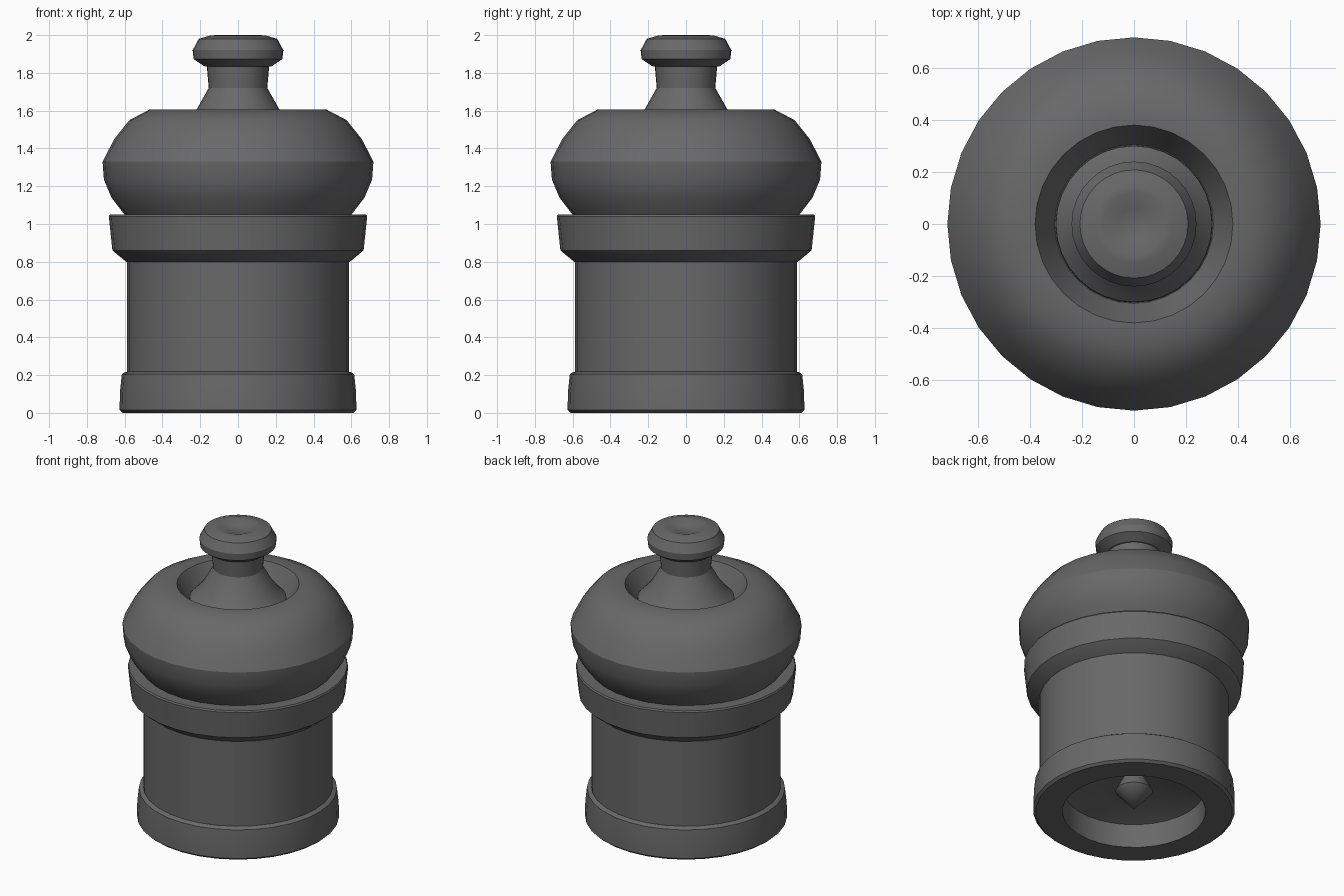
import bpy
import bmesh
from math import cos, sin, tau, radians

SIDES = 32

cube = bpy.data.objects.get("Cube")
if cube:
    bpy.data.objects.remove(cube, do_unlink=True)

# One dark grey finish for the whole mill
grey = bpy.data.materials.new("dark grey")
grey.use_nodes = True
colour = (0.14, 0.14, 0.14, 1)
grey.diffuse_color = colour
bsdf = next(n for n in grey.node_tree.nodes if n.type == "BSDF_PRINCIPLED")
bsdf.inputs["Base Color"].default_value = colour
bsdf.inputs["Roughness"].default_value = 0.6


def lathe(name, profile):
    """Turn (radius, height) points around z; outer walls run upwards."""
    bm = bmesh.new()
    rings = []
    for r, z in profile:
        if r == 0:
            rings.append([bm.verts.new((0, 0, z))] * SIDES)
        else:
            rings.append([bm.verts.new((r * cos(tau * i / SIDES), r * sin(tau * i / SIDES), z))
                          for i in range(SIDES)])
    for low, high in zip(rings, rings[1:]):
        for i in range(SIDES):
            j = (i + 1) % SIDES
            corners = dict.fromkeys((low[i], low[j], high[j], high[i]))
            bm.faces.new(list(corners))
    mesh = bpy.data.meshes.new(name)
    bm.to_mesh(mesh)
    bm.free()
    mesh.materials.append(grey)
    obj = bpy.data.objects.new(name, mesh)
    bpy.context.collection.objects.link(obj)
    bpy.ops.object.select_all(action="DESELECT")
    obj.select_set(True)
    bpy.context.view_layer.objects.active = obj
    bpy.ops.object.shade_smooth_by_angle(angle=radians(30))
    return obj


# Hollow foot: cavity roof, cavity wall, underside, outer band
lathe("foot", [(0, 0.31), (0.44, 0.16), (0.445, 0), (0.61, 0), (0.627, 0.015),
               (0.625, 0.11), (0.615, 0.205), (0.6, 0.215), (0.58, 0.22)])

# Straight barrel
lathe("barrel", [(0.588, 0.21), (0.588, 0.81)])

# Flared collar with a flat top
lathe("collar", [(0.58, 0.795), (0.592, 0.8), (0.665, 0.86), (0.684, 1.04),
                 (0.678, 1.05), (0, 1.05)])

# Rounded head with a dished top
lathe("head", [(0, 1.045), (0.597, 1.045), (0.67, 1.14), (0.71, 1.235), (0.717, 1.33),
               (0.655, 1.45), (0.575, 1.55), (0.47, 1.605), (0.38, 1.605),
               (0.305, 1.46), (0, 1.46)])

# Turning knob: flared stem and dimpled cap
lathe("knob", [(0.303, 1.45), (0.3, 1.515), (0.265, 1.55), (0.22, 1.605), (0.155, 1.72),
               (0.165, 1.835), (0.178, 1.835), (0.235, 1.873), (0.24, 1.92),
               (0.208, 1.98), (0.15, 1.997), (0.12, 2.0), (0.06, 1.978), (0, 1.97)])

# Grinding spike inside the foot
lathe("grinder_spike", [(0, 0.015), (0.115, 0.145), (0.055, 0.26), (0.055, 0.31)])
